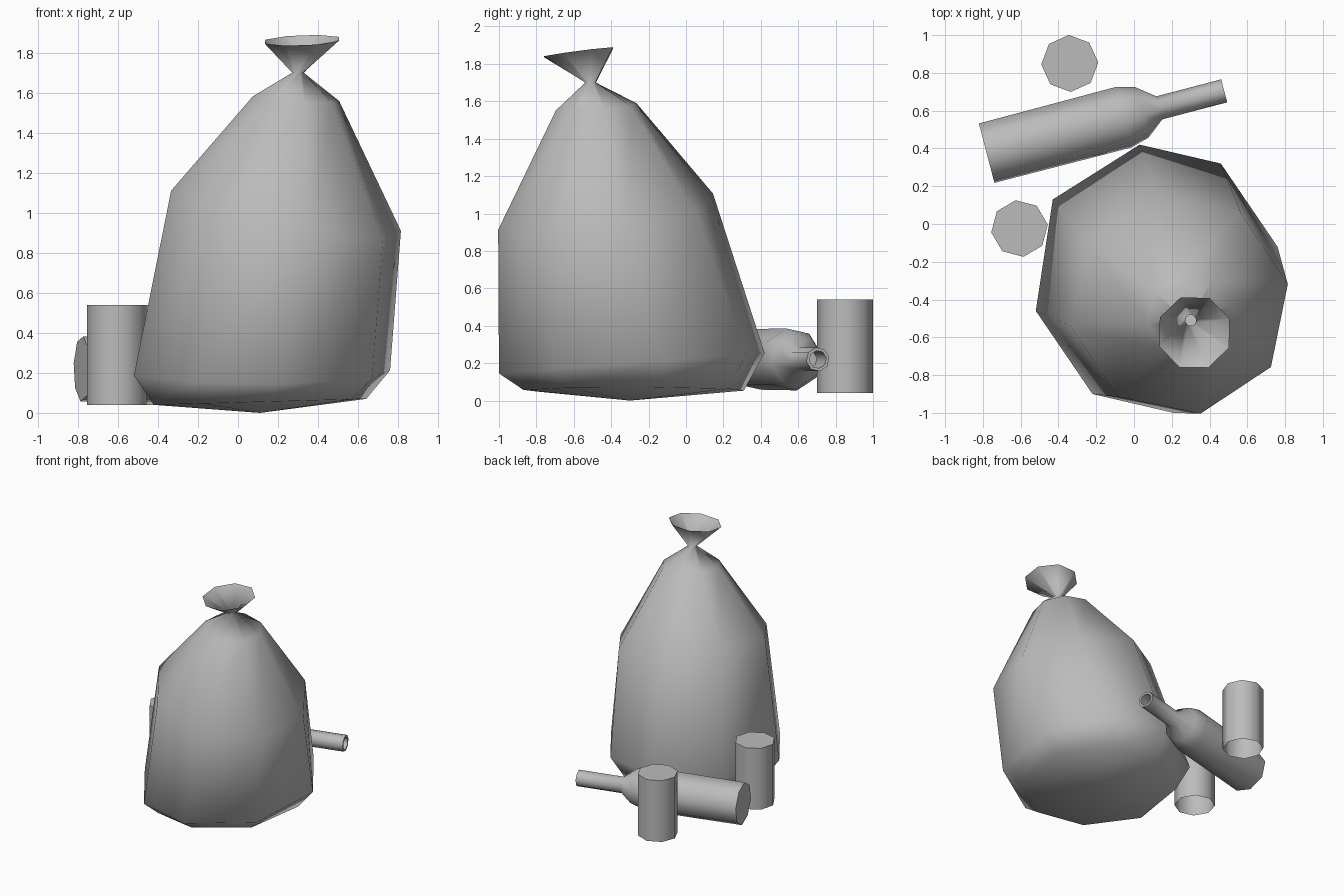
import bpy, bmesh
from math import cos, sin, radians
from mathutils import Vector, Matrix

cube = bpy.data.objects.get("Cube")
if cube:
    bpy.data.objects.remove(cube, do_unlink=True)

SIDES = 8
grey = bpy.data.materials.new("plain_grey")
grey.use_nodes = True
grey.diffuse_color = (0.5, 0.5, 0.5, 1)
bsdf = next(n for n in grey.node_tree.nodes if n.type == "BSDF_PRINCIPLED")
bsdf.inputs["Base Color"].default_value = grey.diffuse_color
bsdf.inputs["Roughness"].default_value = 0.8


def octagon(radius, turn):
    angles = [radians(turn + 360 * k / SIDES) for k in range(SIDES)]
    return [(radius * cos(a), radius * sin(a)) for a in angles]


def ring(outline, center, slope_x=0, slope_y=0):
    """Place a flat outline at a centre, tilted by its two slopes."""
    c = Vector(center)
    return [c + Vector((x, y, slope_x * x + slope_y * y)) for x, y in outline]


def loft(name, rings, start=None, end=None, matrix=None, sharp_angle=None):
    """Skin rings in order; start/end are cap centres, or None to stay open."""
    bm = bmesh.new()
    loops = [[bm.verts.new(p) for p in r] for r in rings]
    pairs = [(k, (k + 1) % SIDES) for k in range(SIDES)]
    for lo, hi in zip(loops, loops[1:]):
        for a, b in pairs:
            bm.faces.new((lo[a], lo[b], hi[b], hi[a]))
    if start == "flat":
        bm.faces.new(loops[0][::-1])
    elif start:
        tip = bm.verts.new(start)
        for a, b in pairs:
            bm.faces.new((tip, loops[0][b], loops[0][a]))
    if end == "flat":
        bm.faces.new(loops[-1])
    mesh = bpy.data.meshes.new(name)
    bm.to_mesh(mesh)
    bm.free()
    mesh.materials.append(grey)
    obj = bpy.data.objects.new(name, mesh)
    bpy.context.collection.objects.link(obj)
    if matrix:
        obj.matrix_world = matrix
    bpy.ops.object.select_all(action="DESELECT")
    obj.select_set(True)
    bpy.context.view_layer.objects.active = obj
    if sharp_angle:
        bpy.ops.object.shade_smooth_by_angle(angle=radians(sharp_angle))
    else:
        bpy.ops.object.shade_smooth()
    return obj


# Tied bag: sagging bottom, leaning body, pinched neck and open flared mouth
half = [(0.64, 0.17), (0.34, 0.61), (-0.09, 0.71), (-0.55, 0.42)]
belly = half + [(-x, -y) for x, y in half]
base = [(0.83 * x, 0.83 * y) for x, y in belly]
loft("tied_bag", [
    ring(base, (0.11, -0.28, 0.055), 0.028),
    ring(belly, (0.12, -0.29, 0.2), 0, 0.077),
    ring(octagon(0.585, 11), (0.24, -0.43, 1.01), -0.2, 0.13),
    ring(octagon(0.22, 11), (0.29, -0.48, 1.57), -0.07, 0.075),
    ring(octagon(0.03, 16), (0.3, -0.51, 1.7)),
    ring(octagon(0.2, 21.5), (0.32, -0.575, 1.862), 0.04, 0.13),
], start=(0.11, -0.3, 0))

# Two upright cans
for name, x, y, turn in (("back_can", -0.34, 0.85, 2), ("side_can", -0.606, -0.024, 8)):
    outline = octagon(0.151, turn)
    loft(name, [ring(outline, (x, y, z)) for z in (0.04, 0.54)],
         end="flat", sharp_angle=60)

# Bottle lying on its side: (distance along axis, radius), ending inside the neck
profile = [(0, 0.165), (0.75, 0.168), (0.85, 0.14), (0.945, 0.064),
           (1.3, 0.064), (1.3, 0.048), (1.1, 0.048)]
lying = (Matrix.Translation((-0.78, 0.375, 0.22))
         @ Matrix.Rotation(radians(14.7), 4, "Z")
         @ Matrix.Rotation(radians(90), 4, "Y"))
loft("lying_bottle", [ring(octagon(r, 10), (0, 0, d)) for d, r in profile],
     start="flat", end="flat", matrix=lying, sharp_angle=60)
